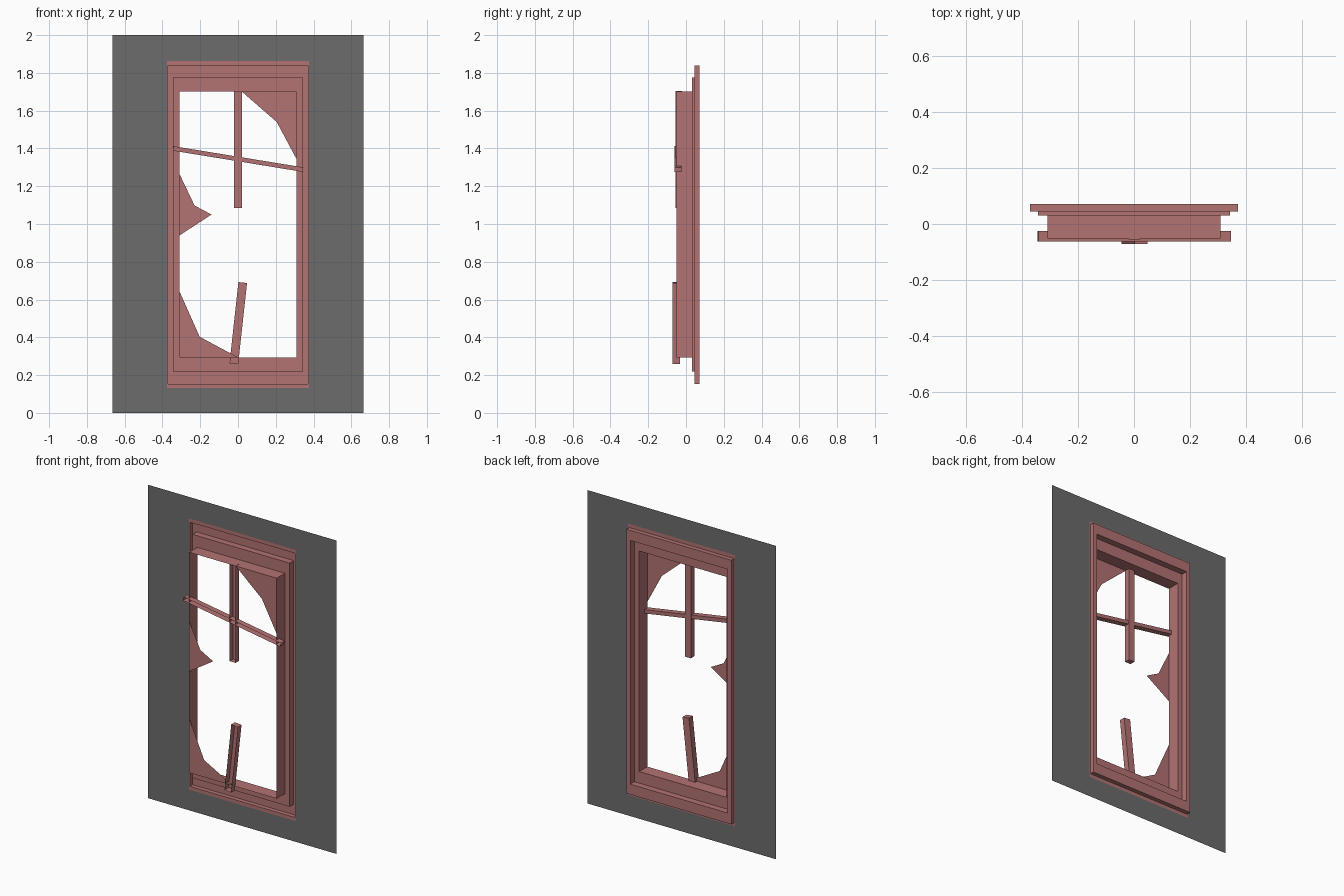
import bpy, bmesh, math
from mathutils import Matrix, Vector

if "Cube" in bpy.data.objects:
    bpy.data.objects.remove(bpy.data.objects["Cube"])


def material(name, rgb):
    m = bpy.data.materials.new(name)
    m.diffuse_color = (*rgb, 1)
    m.use_nodes = True
    m.node_tree.nodes["Principled BSDF"].inputs["Base Color"].default_value = m.diffuse_color
    return m


RED = material("red_paint", (0.45, 0.17, 0.17))
GREY = material("dark_grey", (0.15, 0.15, 0.15))


def finish(name, bm, mat):
    mesh = bpy.data.meshes.new(name)
    bm.to_mesh(mesh)
    bm.free()
    mesh.materials.append(mat)
    ob = bpy.data.objects.new(name, mesh)
    bpy.context.collection.objects.link(ob)
    return ob


def rect_loft(name, loops, mat):
    """Sheet through rectangles given as (half width, bottom, top, y)."""
    bm = bmesh.new()
    rings = [[bm.verts.new(c) for c in
              ((-w, y, lo), (-w, y, hi), (w, y, hi), (w, y, lo))]
             for w, lo, hi, y in loops]
    for a, b in zip(rings, rings[1:]):
        for i in range(4):
            j = (i + 1) % 4
            bm.faces.new((a[i], a[j], b[j], b[i]))
    return finish(name, bm, mat)


def bar(name, start, end, width, y0, y1):
    """Bar between two (x, z) points, open on its -y side."""
    a, b = Vector((start[0], 0, start[1])), Vector((end[0], 0, end[1]))
    d = b - a
    bm = bmesh.new()
    bmesh.ops.create_cube(bm, size=1)
    front = [f for f in bm.faces if f.normal.y < -0.9]
    bmesh.ops.delete(bm, geom=front, context='FACES')
    mid = (a + b) / 2
    mid.y = (y0 + y1) / 2
    tilt = Matrix.Rotation(math.atan2(d.x, d.z), 4, 'Y')
    size = Matrix.Diagonal((width, y1 - y0, d.length, 1))
    bm.transform(Matrix.Translation(mid) @ tilt @ size)
    return finish(name, bm, RED)


# Wall sheet with window opening
WALL_Y = 0.044
HOLE = (0.377, 0.132, 1.863, WALL_Y)
rect_loft("wall_panel", [(0.665, 0, 2, WALL_Y), HOLE], GREY)

# Stepped frame: flange, raised trim, inner step, deep reveal
rect_loft("window_frame", [
    HOLE,
    (0.370, 0.154, 1.840, WALL_Y),
    (0.370, 0.154, 1.840, 0.072),
    (0.343, 0.220, 1.775, 0.072),
    (0.343, 0.220, 1.775, 0.031),
    (0.309, 0.294, 1.701, 0.031),
    (0.309, 0.294, 1.701, -0.051)], RED)

# Broken glazing bars
bar("upper_glazing_bar", (0.001, 1.085), (0.001, 1.703), 0.042, -0.055, -0.02)
bar("cross_glazing_bar", (-0.343, 1.400), (0.344, 1.288), 0.024, -0.062, -0.025)
bar("lower_glazing_bar", (-0.022, 0.260), (0.025, 0.690), 0.046, -0.071, -0.033)

# Glass shards left at the edges
shards = [
    [(0.02, 1.701), (0.205, 1.54), (0.309, 1.345), (0.309, 1.701)],
    [(-0.309, 1.263), (-0.23, 1.098), (-0.14, 1.05), (-0.309, 0.94)],
    [(-0.309, 0.642), (-0.203, 0.403), (0, 0.294), (-0.309, 0.294)],
]
bm = bmesh.new()
for pts in shards:
    f = bm.faces.new([bm.verts.new((x, -0.051, z)) for x, z in pts])
    f.normal_update()
    if f.normal.y < 0:
        f.normal_flip()
finish("glass_shards", bm, RED)
